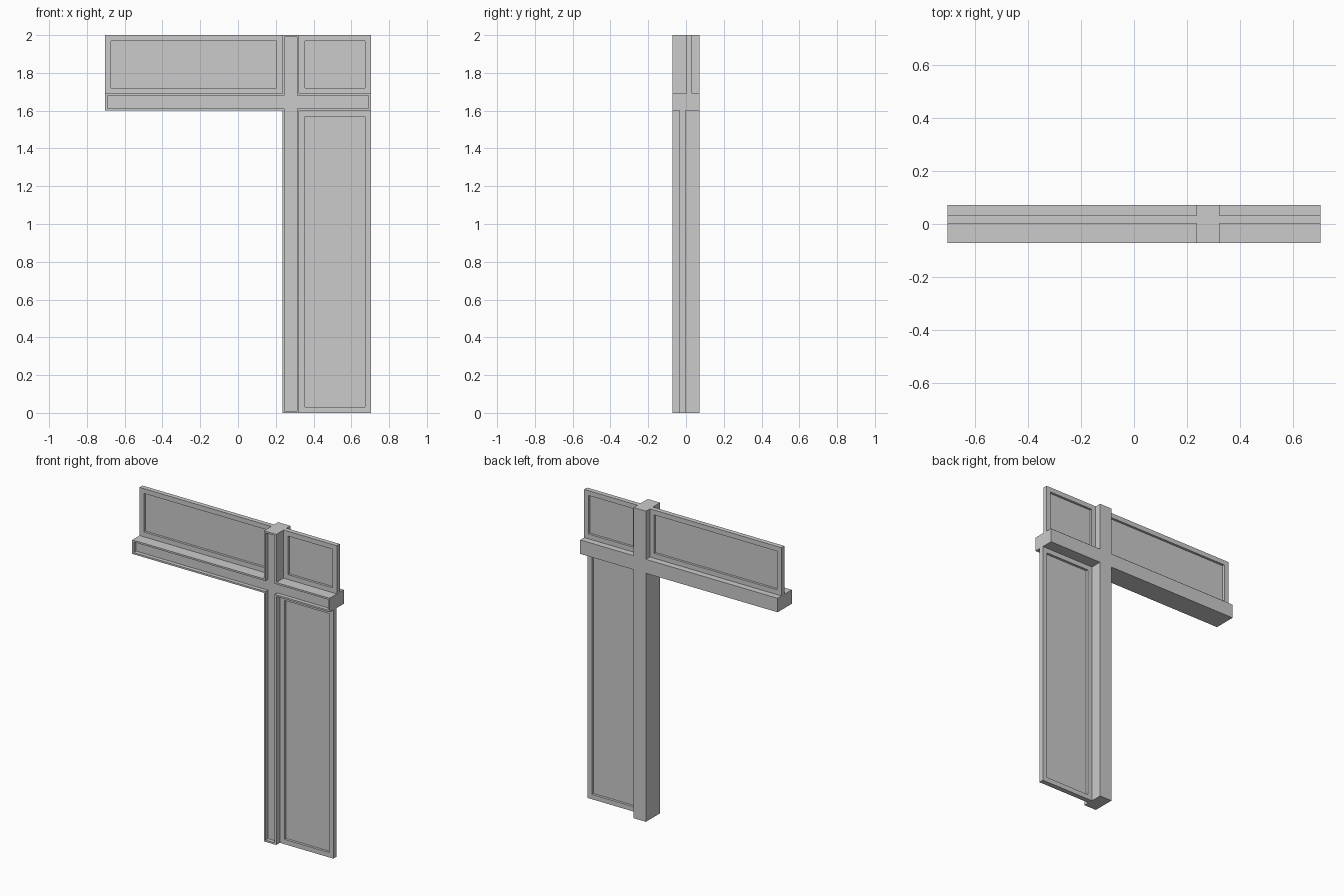
import bpy, bmesh
from mathutils import Vector

if "Cube" in bpy.data.objects:
    bpy.data.objects.remove(bpy.data.objects["Cube"])

HALF_W, HALF_D = 0.703, 0.072      # overall half width and half depth
PX0, PX1 = 0.235, 0.323            # post
TZ0, TZ1 = 1.60, 1.69              # transom
RIM, BORDER = 0.011, 0.031         # groove rim and sash frame width
GROOVE = 0.025

glass_mat = bpy.data.materials.new("pale_glass")
glass_mat.diffuse_color = (0.8, 0.8, 0.8, 1)
glass_mat.use_nodes = True
glass_mat.node_tree.nodes["Principled BSDF"].inputs["Base Color"].default_value = glass_mat.diffuse_color


def make_object(name, bm):
    bmesh.ops.recalc_face_normals(bm, faces=bm.faces)
    mesh = bpy.data.meshes.new(name)
    bm.to_mesh(mesh)
    bm.free()
    obj = bpy.data.objects.new(name, mesh)
    bpy.context.collection.objects.link(obj)
    return obj


def prism(bm, outline, y0, y1):
    """Extrude an x-z outline from y0 (front) to y1 (back)."""
    front = [bm.verts.new((x, y0, z)) for x, z in outline]
    back = [bm.verts.new((x, y1, z)) for x, z in outline]
    n = len(outline)
    face = bm.faces.new(front)
    bm.faces.new(back[::-1])
    for i in range(n):
        j = (i + 1) % n
        bm.faces.new((front[j], front[i], back[i], back[j]))
    bmesh.ops.recalc_face_normals(bm, faces=bm.faces)
    return face


def rect(x0, x1, z0, z1):
    return [(x0, z0), (x1, z0), (x1, z1), (x0, z1)]


# Crossing post and transom as one solid with a sunken front groove
bm = bmesh.new()
front = prism(bm, [(PX0, 0), (PX1, 0), (PX1, TZ0), (HALF_W, TZ0),
                   (HALF_W, TZ1), (PX1, TZ1), (PX1, 2), (PX0, 2),
                   (PX0, TZ1), (-HALF_W, TZ1), (-HALF_W, TZ0), (PX0, TZ0)],
              -HALF_D, HALF_D)
bmesh.ops.inset_region(bm, faces=[front], thickness=RIM, use_even_offset=True)
floor = bmesh.ops.extrude_discrete_faces(bm, faces=[front])["faces"][0]
bmesh.ops.translate(bm, verts=floor.verts, vec=Vector((0, GROOVE, 0)))
make_object("post_and_transom", bm)


# Framed panes: a ring-shaped sash with a single glass sheet halfway through
def framed_pane(name, x0, x1, z0, z1, y0, y1):
    outer = rect(x0, x1, z0, z1)
    inner = rect(x0 + BORDER, x1 - BORDER, z0 + BORDER, z1 - BORDER)
    bm = bmesh.new()
    loops = [[bm.verts.new((x, y, z)) for x, z in ring]
             for ring, y in ((outer, y0), (outer, y1), (inner, y1), (inner, y0))]
    for a, b in zip(loops, loops[1:] + loops[:1]):
        for i in range(4):
            j = (i + 1) % 4
            bm.faces.new((a[i], a[j], b[j], b[i]))
    make_object(name + "_frame", bm)

    bm = bmesh.new()
    bm.faces.new([bm.verts.new((x, (y0 + y1) / 2, z)) for x, z in inner])
    make_object(name + "_glass", bm).data.materials.append(glass_mat)


framed_pane("upper_left", -HALF_W, PX0, TZ1, 2, 0.002, 0.032)
framed_pane("upper_right", PX1, HALF_W, TZ1, 2, 0.002, 0.032)
framed_pane("lower_right", PX1, HALF_W, 0, TZ0, -0.035, -0.003)
